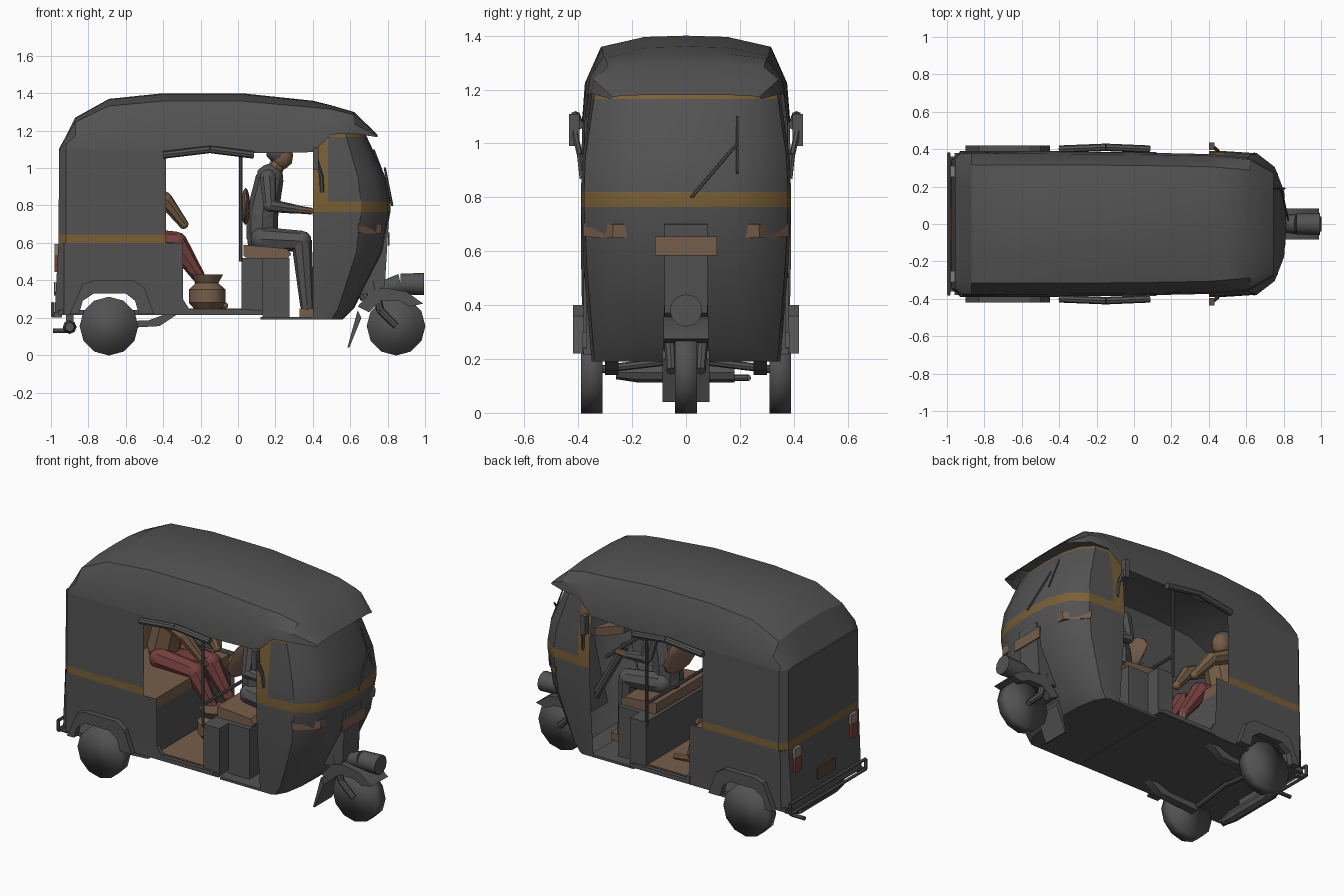
import bpy, bmesh, math
from mathutils import Vector, Matrix

if "Cube" in bpy.data.objects:
    bpy.data.objects.remove(bpy.data.objects["Cube"])


def material(name, rgb):
    m = bpy.data.materials.new(name)
    m.use_nodes = True
    m.diffuse_color = (*rgb, 1)
    m.node_tree.nodes["Principled BSDF"].inputs["Base Color"].default_value = (*rgb, 1)
    return m


GREY = material("dark grey", (0.085, 0.085, 0.085))
YELLOW = material("ochre stripe", (0.19, 0.115, 0.035))
BROWN = material("brown leather", (0.18, 0.11, 0.07))
DARK_BROWN = material("dark brown plate", (0.1, 0.06, 0.04))
SKIN = material("skin brown", (0.18, 0.11, 0.06))
RED = material("red cloth", (0.17, 0.05, 0.045))
LAMP = material("red lamp", (0.2, 0.05, 0.035))
LENS = material("pale lens", (0.25, 0.2, 0.17))
parts = []


def finish(bm, name, mats, mirror=False):
    bmesh.ops.recalc_face_normals(bm, faces=bm.faces)
    me = bpy.data.meshes.new(name)
    bm.to_mesh(me)
    bm.free()
    for m in mats:
        me.materials.append(m)
    ob = bpy.data.objects.new(name, me)
    bpy.context.collection.objects.link(ob)
    if mirror:
        mod = ob.modifiers.new("Mirror", "MIRROR")
        mod.use_axis = (False, True, False)
    parts.append(ob)
    return ob


def prism(name, xz, y0, y1, mat, mirror=False):
    """Side profile in x and z, extruded along y."""
    bm = bmesh.new()
    face = bm.faces.new([bm.verts.new((x, y0, z)) for x, z in xz])
    ext = bmesh.ops.extrude_face_region(bm, geom=[face])
    verts = [v for v in ext["geom"] if isinstance(v, bmesh.types.BMVert)]
    bmesh.ops.translate(bm, verts=verts, vec=(0, y1 - y0, 0))
    return finish(bm, name, [mat], mirror)


def box(name, x0, x1, y0, y1, z0, z1, mat, mirror=False):
    return prism(name, [(x0, z0), (x1, z0), (x1, z1), (x0, z1)], y0, y1, mat, mirror)


def loft(name, rings, mats, rule=lambda i, j: 0, skip=lambda i, j: False, cap=False):
    """Skin between open rings; each ring is a half ring mirrored over y."""
    bm = bmesh.new()
    rows = []
    for half in rings:
        full = half + [(x, -y, z) for x, y, z in half[-2::-1]]
        rows.append([bm.verts.new(p) for p in full])
    for i in range(len(rows) - 1):
        for j in range(len(rows[0]) - 1):
            if not skip(i, j):
                f = bm.faces.new((rows[i][j], rows[i][j + 1], rows[i + 1][j + 1], rows[i + 1][j]))
                f.material_index = rule(i, j)
    if cap:
        bm.faces.new(rows[0])
    return finish(bm, name, mats)


def rod(bm, p, q, r1, r2, sides):
    p, q = Vector(p), Vector(q)
    rot = (q - p).to_track_quat("Z", "Y").to_matrix().to_4x4()
    bmesh.ops.create_cone(bm, cap_ends=True, segments=sides, radius1=r1, radius2=r2,
                          depth=(q - p).length, matrix=Matrix.Translation((p + q) / 2) @ rot)


def chain(name, path, radii, mat, mirror=False, sides=8, joints=False):
    """Tapered rods through the points, with balls at the joints if asked."""
    bm = bmesh.new()
    for k in range(len(path) - 1):
        rod(bm, path[k], path[k + 1], radii[k], radii[k + 1], sides)
    if joints:
        for p, r in zip(path, radii):
            bmesh.ops.create_icosphere(bm, subdivisions=2, radius=r, matrix=Matrix.Translation(p))
    return finish(bm, name, [mat], mirror)


def ball(name, at, size, mat):
    bm = bmesh.new()
    bmesh.ops.create_icosphere(bm, subdivisions=2, radius=1,
                               matrix=Matrix.Translation(at) @ Matrix.Diagonal((*size, 1)))
    return finish(bm, name, [mat])


# Canopy with a drooping visor: x, half width, top, bottom
def arch(x, w, top, low):
    h = top - low
    return [(x, w * a, low + h * b) for a, b in
            ((1, 0), (0.975, 0.45), (0.82, 0.87), (0.4, 0.985), (0, 1))]


loft("canopy", [arch(*s) for s in (
    (-0.956, 0.345, 1.105, 1.095), (-0.92, 0.384, 1.17, 1.095), (-0.87, 0.386, 1.27, 1.09),
    (-0.69, 0.386, 1.37, 1.08), (-0.40, 0.385, 1.4, 1.08), (0.02, 0.382, 1.4, 1.08),
    (0.4, 0.374, 1.36, 1.085), (0.5, 0.364, 1.335, 1.18), (0.62, 0.352, 1.3, 1.185),
    (0.745, 0.28, 1.18, 1.165))], [GREY])


# Rear body: stripe band above the lower panels, wheel openings left out
def rear_ring(z, back, w, columns):
    return [(x, w, z) for x in columns] + [(back, w - 0.04, z), (back, 0, z)]


loft("rear_upper_body", [rear_ring(z, b, w, (-0.385, -0.92)) for z, b, w in
                         ((0.6, -0.96, 0.39), (0.645, -0.96, 0.39), (1.1, -0.956, 0.386))],
     [GREY, YELLOW], lambda i, j: int(i == 0))
loft("rear_lower_body", [rear_ring(z, b, w, (-0.295, -0.53, -0.85, -0.93)) for z, b, w in
                         ((0.22, -0.98, 0.383), (0.33, -0.975, 0.385), (0.6, -0.96, 0.39))],
     [GREY], skip=lambda i, j: i == 0 and j in (1, 8))


# Front cab: rounded nose, ochre belt, pillars and window head
def cab_ring(z, nose, w):
    d = nose - 0.4
    return [(0.4, w, z), (0.48, w, z)] + [(0.4 + d * a, w * b, z) for a, b in
                                          ((0.62, 0.97), (0.85, 0.78), (0.97, 0.45), (1, 0))]


loft("front_cab", [cab_ring(*r) for r in (
    (0.19, 0.56, 0.35), (0.25, 0.62, 0.355), (0.55, 0.775, 0.38), (0.765, 0.815, 0.39),
    (0.82, 0.815, 0.39), (0.95, 0.79, 0.385), (1.165, 0.69, 0.352), (1.185, 0.68, 0.35))],
    [GREY, YELLOW], lambda i, j: int(i in (3, 6) or (i > 3 and j in (0, 9))), cap=True)
prism("steering_column_cover", [(0.6, 0.32), (0.72, 0.33), (0.785, 0.37), (0.805, 0.7), (0.7, 0.72)],
      -0.08, 0.08, GREY)

# Floors, partition and seats
box("rear_floor", -0.96, 0.13, -0.38, 0.38, 0.215, 0.24, GREY)
box("floor_mat", -0.31, 0.02, -0.35, 0.35, 0.24, 0.248, BROWN)
box("front_floor", 0.12, 0.42, -0.35, 0.35, 0.19, 0.205, GREY)
prism("door_sill", [(-0.295, 0.22), (0.12, 0.22), (0.08, 0.245), (-0.26, 0.245), (-0.295, 0.3)],
      0.36, 0.385, GREY, True)
box("partition", 0.02, 0.13, -0.37, 0.37, 0.24, 0.52, GREY)
box("driver_seat_box", 0.13, 0.275, -0.28, 0.28, 0.2, 0.52, GREY)
prism("driver_seat", [(0.03, 0.53), (0.06, 0.51), (0.26, 0.51), (0.285, 0.54), (0.26, 0.57), (0.03, 0.59)],
      -0.25, 0.25, BROWN)
ball("driver_backrest", (0.04, 0, 0.795), (0.025, 0.17, 0.1), BROWN)
box("rear_seat_box", -0.9, -0.36, -0.37, 0.37, 0.36, 0.52, GREY)
box("rear_seat_front", -0.38, -0.32, -0.38, 0.38, 0.24, 0.52, GREY)
box("rear_seat", -0.88, -0.32, -0.37, 0.37, 0.52, 0.585, BROWN)
prism("rear_backrest", [(-0.88, 0.58), (-0.76, 0.58), (-0.82, 0.92), (-0.88, 0.92)], -0.36, 0.36, BROWN)
chain("door_post", [(0.015, 0.37, 0.5), (0.015, 0.37, 1.1)], [0.009] * 2, GREY, True)
chain("backrest_rail", [(0.015, -0.37, 0.64), (0.015, 0.37, 0.64)], [0.01] * 2, GREY)
chain("rolled_curtain", [(-0.4, 0.4, 1.07), (-0.15, 0.41, 1.1), (0.085, 0.4, 1.07)], [0.02] * 3, GREY, True)


# Wheels, shaded softly over the rim
def wheel(name, x, y, half, mirror):
    bm = bmesh.new()
    rod(bm, (x, y - half, 0.155), (x, y + half, 0.155), 0.157, 0.157, 12)
    return finish(bm, name, [GREY], mirror)


wheels = [wheel("rear_wheel", -0.69, 0.35, 0.04, True), wheel("front_wheel", 0.845, 0, 0.04, False)]
prism("rear_wheel_arch", [(-0.9, 0.22), (-0.83, 0.38), (-0.77, 0.4), (-0.56, 0.4), (-0.5, 0.36),
                          (-0.45, 0.22), (-0.53, 0.22), (-0.55, 0.29), (-0.6, 0.33), (-0.77, 0.33),
                          (-0.83, 0.29), (-0.85, 0.22)], 0.38, 0.42, GREY, True)
prism("swing_arm", [(-0.69, 0.14), (-0.42, 0.155), (-0.33, 0.215), (-0.4, 0.215), (-0.48, 0.185), (-0.69, 0.18)],
      0.25, 0.3, GREY, True)
chain("drive_shaft", [(-0.69, 0, 0.2), (-0.69, 0.33, 0.16)], [0.015] * 2, GREY, True)

# Front mudguard, fork, headlamp and flap
prism("front_mudguard", [(0.64, 0.26), (0.71, 0.34), (0.78, 0.36), (0.9, 0.34), (0.99, 0.275),
                         (0.92, 0.26), (0.86, 0.29), (0.76, 0.29), (0.7, 0.23)], -0.083, 0.083, GREY)
chain("front_fork", [(0.72, 0.06, 0.4), (0.76, 0.06, 0.24), (0.845, 0.055, 0.155)], [0.022, 0.02, 0.018],
      GREY, True)
chain("headlamp", [(0.72, 0, 0.345), (0.87, 0, 0.38), (0.995, 0, 0.38)], [0.03, 0.055, 0.06], GREY, sides=12)
prism("mud_flap", [(0.585, 0.04), (0.595, 0.04), (0.66, 0.2), (0.64, 0.24)], -0.088, 0.088, GREY)

# Lamps and plates; the indicators sweep inward with the nose
indicator = prism("front_indicator", [(0.645, 0.655), (0.7, 0.65), (0.765, 0.65), (0.77, 0.7), (0.7, 0.705),
                                      (0.64, 0.705)], 0.3, 0.382, BROWN, True)
for v in indicator.data.vertices:
    v.co.y -= max(0, v.co.x - 0.645) * 0.9
box("front_number_plate", 0.803, 0.811, -0.115, 0.115, 0.585, 0.655, BROWN)
box("rear_number_plate", -0.985, -0.977, -0.09, 0.09, 0.32, 0.39, DARK_BROWN)
box("tail_lamp", -0.982, -0.95, 0.25, 0.31, 0.445, 0.535, LAMP, True)
box("tail_lamp_lens", -0.98, -0.95, 0.25, 0.31, 0.535, 0.595, LENS, True)

# Rear bumper frame and exhaust
chain("rear_bumper", [(-0.99, 0, 0.275), (-0.99, 0.375, 0.275), (-0.99, 0.375, 0.21), (-0.99, 0, 0.21)],
      [0.01] * 4, GREY, True, 6)
box("bumper_bracket", -0.99, -0.94, 0.33, 0.36, 0.2, 0.23, GREY, True)
chain("muffler", [(-0.9, -0.26, 0.15), (-0.9, -0.18, 0.15), (-0.9, 0.18, 0.15)], [0.025, 0.037, 0.037], GREY)
chain("exhaust_pipe", [(-0.9, 0.16, 0.13), (-0.9, 0.23, 0.13), (-0.99, 0.23, 0.13)], [0.012] * 3, GREY)
box("muffler_bracket", -0.92, -0.88, -0.1, 0.1, 0.15, 0.22, GREY)

# Mirrors and wiper
chain("mirror_arm", [(0.45, 0.385, 0.87), (0.445, 0.395, 0.96), (0.42, 0.415, 1.05)], [0.011] * 3, GREY, True, 6)
box("mirror_head", 0.4, 0.43, 0.395, 0.435, 0.99, 1.11, GREY, True)
chain("wiper", [(0.825, 0.02, 0.8), (0.785, 0.19, 1.0)], [0.006] * 2, GREY, sides=6)
chain("wiper_blade", [(0.805, 0.19, 0.89), (0.725, 0.19, 1.1)], [0.005] * 2, GREY, sides=6)

# Driver
chain("driver_torso", [(0.13, 0, 0.62), (0.13, 0, 0.75), (0.17, 0, 0.95)], [0.085, 0.085, 0.075], GREY, joints=True)
chain("driver_neck", [(0.17, 0, 0.95), (0.225, 0, 1.04)], [0.045, 0.04], SKIN)
chain("driver_arms", [(0.16, 0.1, 0.95), (0.17, 0.15, 0.8), (0.31, 0.14, 0.78)], [0.045, 0.035, 0.024],
      GREY, True, joints=True)
chain("driver_hands", [(0.31, 0.14, 0.78), (0.39, 0.12, 0.77)], [0.022, 0.018], SKIN, True, joints=True)
chain("driver_legs", [(0.13, 0.06, 0.62), (0.34, 0.09, 0.61), (0.37, 0.09, 0.26)], [0.065, 0.055, 0.037],
      GREY, True, joints=True)
box("driver_feet", 0.33, 0.44, 0.06, 0.12, 0.205, 0.25, SKIN, True)
ball("driver_head", (0.235, 0, 1.065), (0.062, 0.055, 0.075), SKIN)
ball("driver_hair", (0.215, 0, 1.09), (0.068, 0.062, 0.065), GREY)
chain("handlebar", [(0.42, -0.2, 0.76), (0.42, 0.2, 0.76)], [0.012] * 2, GREY)
chain("steering_column", [(0.42, 0, 0.76), (0.68, 0, 0.3)], [0.025] * 2, GREY)

# Passenger and round pot
SEAT_Y = 0.12
chain("passenger_torso", [(-0.6, SEAT_Y, 0.66), (-0.55, SEAT_Y, 0.87)], [0.1, 0.095], SKIN, joints=True)
ball("passenger_head", (-0.56, SEAT_Y, 1.04), (0.06, 0.055, 0.075), SKIN)
ball("passenger_hair", (-0.58, SEAT_Y, 1.06), (0.064, 0.06, 0.07), GREY)
ball("passenger_lap", (-0.46, SEAT_Y, 0.61), (0.16, 0.13, 0.05), RED)
for label, side in (("inner", -1), ("outer", 1)):
    y = SEAT_Y + side * 0.08
    chain(label + "_passenger_arm", [(-0.53, y + side * 0.03, 0.9), (-0.39, y + side * 0.03, 0.83),
                                     (-0.29, y, 0.7)], [0.045, 0.042, 0.026], SKIN, joints=True)
    chain(label + "_passenger_leg", [(-0.57, y, 0.62), (-0.33, y, 0.6), (-0.21, y, 0.42)],
          [0.065, 0.06, 0.035], RED, joints=True)
    chain(label + "_passenger_foot", [(-0.21, y, 0.42), (-0.17, y, 0.28), (-0.07, y, 0.265)],
          [0.03, 0.024, 0.018], SKIN, joints=True)
chain("round_pot", [(-0.165, 0, z) for z in (0.248, 0.28, 0.35, 0.385, 0.43)],
      [0.07, 0.098, 0.098, 0.06, 0.085], BROWN, sides=12)

# Smooth shading: edges stay sharp everywhere but on the wheels
bpy.ops.object.select_all(action="DESELECT")
for ob in parts:
    ob.select_set(ob not in wheels)
bpy.context.view_layer.objects.active = parts[0]
bpy.ops.object.shade_smooth_by_angle(angle=math.radians(32))
for ob in wheels:
    ob.data.shade_smooth()
